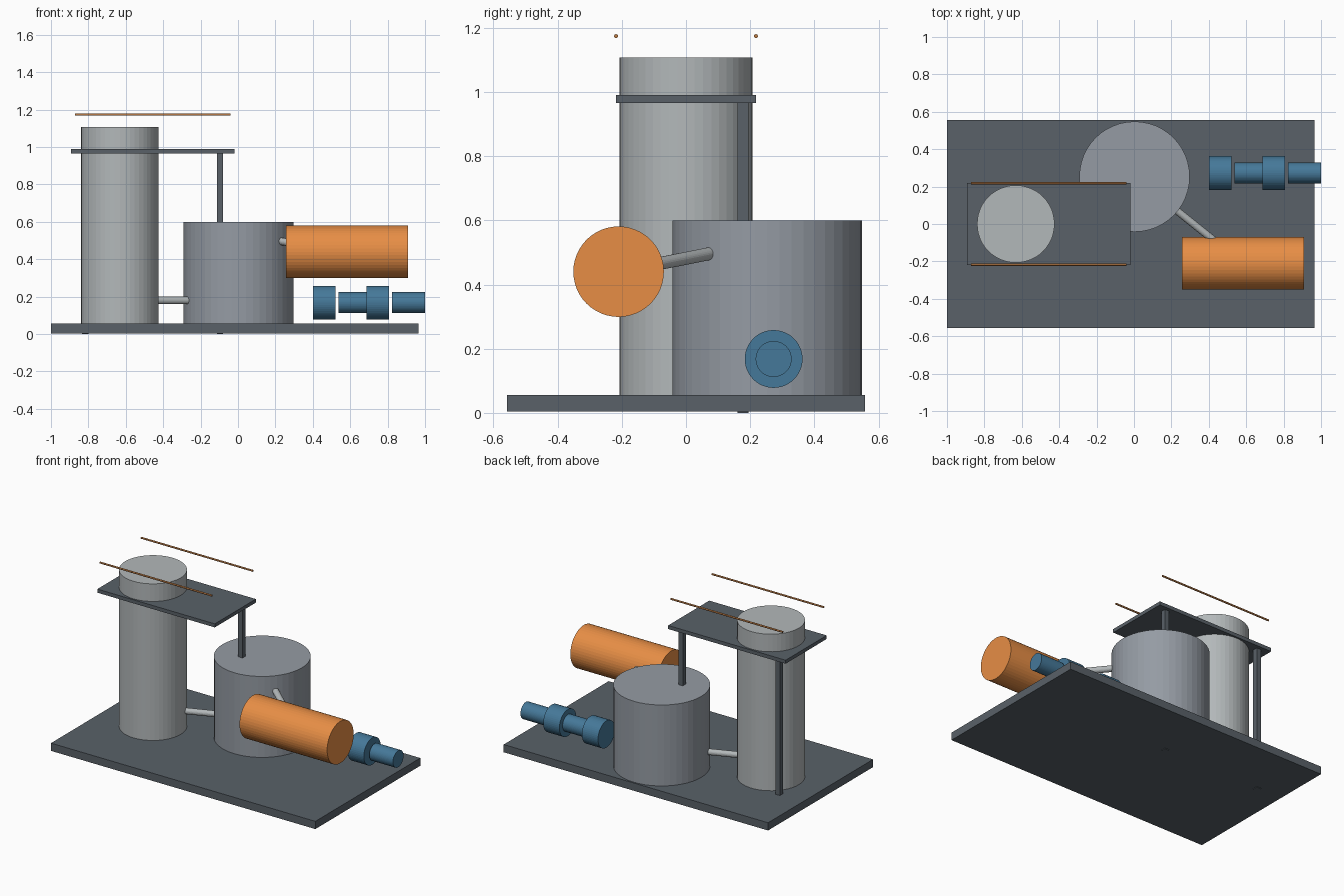
import bpy
from mathutils import Vector

if "Cube" in bpy.data.objects:
    bpy.data.objects.remove(bpy.data.objects["Cube"])


def material(name, rgb):
    m = bpy.data.materials.new(name)
    m.diffuse_color = (*rgb, 1)
    m.use_nodes = True
    m.node_tree.nodes["Principled BSDF"].inputs["Base Color"].default_value = m.diffuse_color
    return m


DARK = material("dark_steel", (0.10, 0.12, 0.14))
LIGHT = material("light_steel", (0.45, 0.48, 0.49))
MID = material("mid_steel", (0.30, 0.33, 0.37))
ORANGE = material("orange_paint", (0.80, 0.27, 0.06))
BLUE = material("blue_paint", (0.06, 0.19, 0.32))
COPPER = material("copper", (0.50, 0.20, 0.06))


def box(name, lo, hi, mat):
    lo, hi = Vector(lo), Vector(hi)
    bpy.ops.mesh.primitive_cube_add(size=1, location=(lo + hi) / 2)
    ob = bpy.context.object
    ob.name = name
    ob.scale = hi - lo
    ob.data.materials.append(mat)


def rod(name, a, b, r, mat, sides=48):
    """Capped cylinder running from point a to point b."""
    a, b = Vector(a), Vector(b)
    bpy.ops.mesh.primitive_cylinder_add(vertices=sides, radius=r, depth=(b - a).length,
                                        location=(a + b) / 2)
    ob = bpy.context.object
    ob.name = name
    ob.rotation_euler = (b - a).to_track_quat('Z', 'Y').to_euler()
    ob.data.materials.append(mat)


# Skid base
box("base_plate", (-1, -0.557, 0.004), (0.965, 0.557, 0.056), DARK)

# Vertical vessels
rod("tall_tank", (-0.632, 0, 0.05), (-0.632, 0, 1.108), 0.207, LIGHT)
rod("wide_tank", (0.003, 0.253, 0.05), (0.003, 0.253, 0.6), 0.295, MID)

# Horizontal drum
rod("horizontal_drum", (0.257, -0.21, 0.44), (0.908, -0.21, 0.44), 0.141, ORANGE)

# Two pumps, each a large casing followed by a slim motor
for i, (x0, x1, r) in enumerate([(0.40, 0.52, 0.09), (0.537, 0.69, 0.056),
                                 (0.687, 0.807, 0.09), (0.824, 1.0, 0.056)]):
    part = "pump_motor" if i % 2 else "pump_casing"
    rod(f"{part}_{i // 2 + 1}", (x0, 0.273, 0.168), (x1, 0.273, 0.168), r, BLUE)

# Access platform with its two rear posts
box("platform", (-0.893, -0.218, 0.966), (-0.02, 0.218, 0.99), DARK)
for side, x in (("left", -0.817), ("right", -0.096)):
    box(f"platform_post_{side}", (x - 0.017, 0.161, 0), (x + 0.017, 0.195, 0.975), DARK)

# Handrails above the platform edges
for side, y in (("front", -0.218), ("back", 0.218)):
    rod(f"handrail_{side}", (-0.872, y, 1.174), (-0.04, y, 1.174), 0.006, COPPER, 16)

# Connecting pipes
rod("tank_pipe", (-0.48, 0.061, 0.18), (-0.22, 0.164, 0.18), 0.02, LIGHT, 24)
rod("drum_pipe", (0.19, 0.103, 0.502), (0.46, -0.114, 0.459), 0.02, LIGHT, 24)
